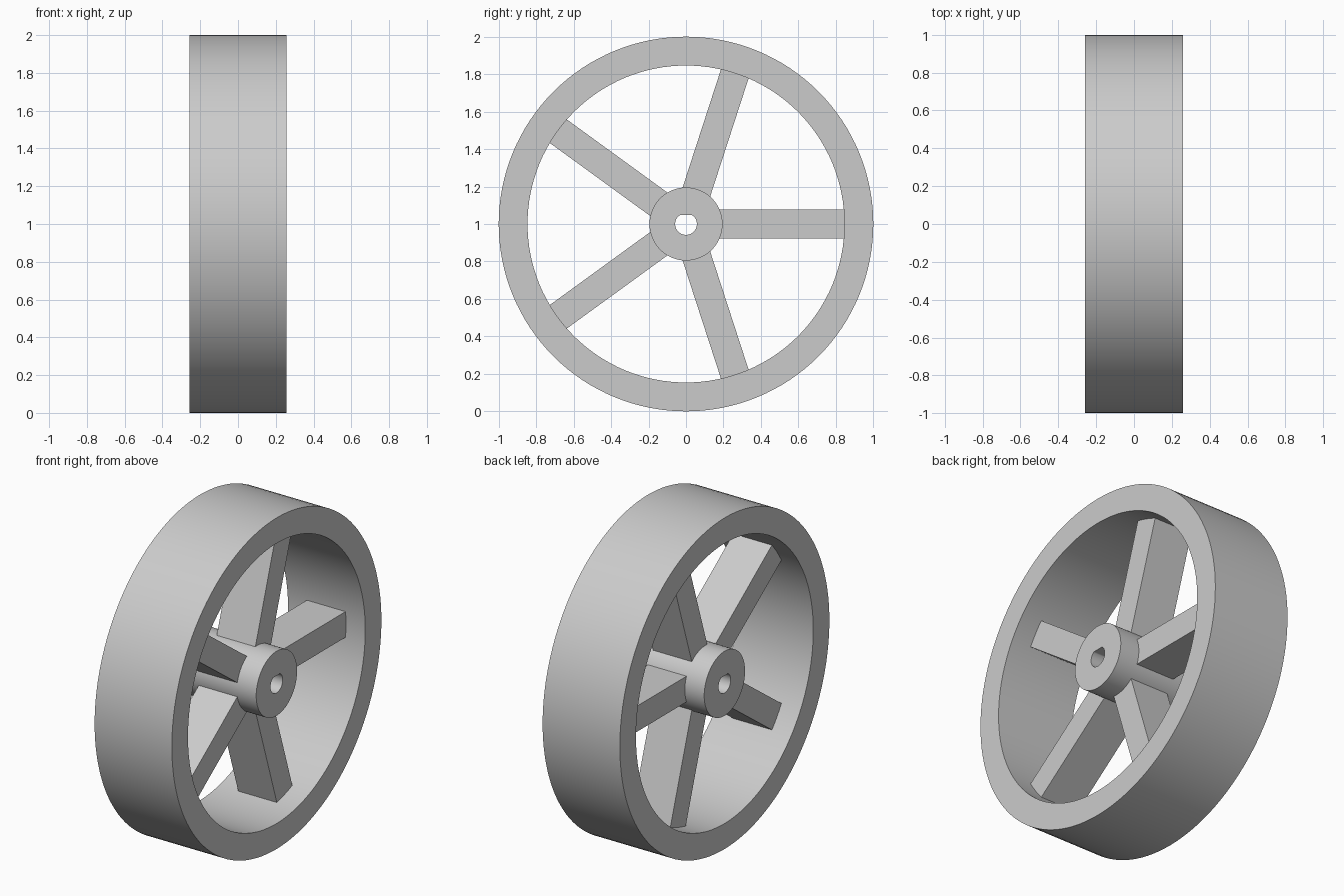
import bpy, bmesh, math
from mathutils import Matrix, Vector

cube = bpy.data.objects.get("Cube")
if cube:
    bpy.data.objects.remove(cube, do_unlink=True)

HALF_WIDTH = 0.258
HUB_R, BORE_R, BORE_FLAT = 0.195, 0.058, 0.047
RIM_IN, RIM_OUT = 0.846, 1.0
CENTRE = Vector((0, 0, 1))

grey = bpy.data.materials.new("plain grey")
grey.use_nodes = True
grey.diffuse_color = (0.6, 0.6, 0.6, 1)
grey.node_tree.nodes["Principled BSDF"].inputs["Base Color"].default_value = (0.6, 0.6, 0.6, 1)


def finish(name, bm):
    bmesh.ops.recalc_face_normals(bm, faces=bm.faces[:])
    mesh = bpy.data.meshes.new(name)
    bm.to_mesh(mesh)
    bm.free()
    mesh.materials.append(grey)
    obj = bpy.data.objects.new(name, mesh)
    bpy.context.collection.objects.link(obj)
    bpy.ops.object.select_all(action="DESELECT")
    obj.select_set(True)
    bpy.context.view_layer.objects.active = obj
    bpy.ops.object.shade_smooth_by_angle(angle=math.radians(30))
    return obj


def tube(name, inner, outer, segments, flat=None):
    """Tube along x; flat cuts the top of the bore into a D shape."""
    bm = bmesh.new()
    loops = []
    for radius, x, top in ((outer, -HALF_WIDTH, None), (outer, HALF_WIDTH, None),
                           (inner, HALF_WIDTH, flat), (inner, -HALF_WIDTH, flat)):
        loop = []
        for i in range(segments):
            a = math.tau * i / segments
            z = radius * math.sin(a)
            if top is not None:
                z = min(z, top)
            loop.append(bm.verts.new(CENTRE + Vector((x, radius * math.cos(a), z))))
        loops.append(loop)
    for k, loop in enumerate(loops):
        following = loops[(k + 1) % len(loops)]
        for i in range(segments):
            j = (i + 1) % segments
            bm.faces.new((loop[i], loop[j], following[j], following[i]))
    return finish(name, bm)


def spoke(name, angle):
    start, end = 0.17, 0.85
    bm = bmesh.new()
    place = (Matrix.Translation(CENTRE) @ Matrix.Rotation(angle, 4, "X")
             @ Matrix.Translation((0, (start + end) / 2, 0))
             @ Matrix.Diagonal((HALF_WIDTH, end - start, 0.155, 1)))
    bmesh.ops.create_cube(bm, size=1, matrix=place)
    return finish(name, bm)


# Outer rim and hub with its D-shaped bore
tube("rim", RIM_IN, RIM_OUT, 128)
tube("hub", BORE_R, HUB_R, 96, BORE_FLAT)

# Five evenly spaced spokes
for n in range(5):
    spoke(f"spoke_{n + 1}", math.tau * n / 5)
